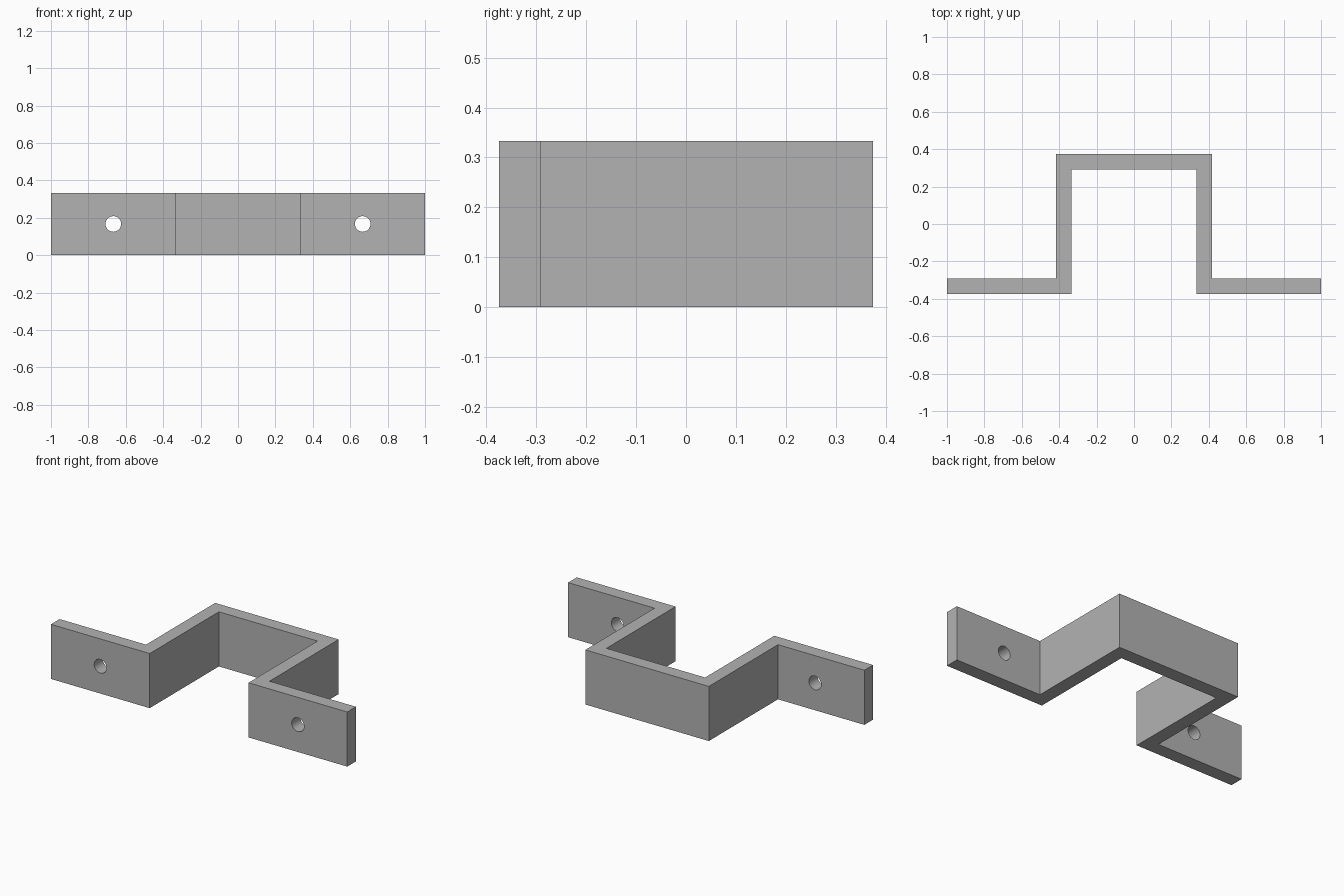
import bpy
import bmesh
import math
from mathutils import Matrix

cube = bpy.data.objects.get("Cube")
if cube:
    bpy.data.objects.remove(cube, do_unlink=True)

UNIT = 1 / 12            # sheet thickness
HEIGHT = 4 * UNIT
FRONT, BACK = -0.375, 0.375
INNER, OUTER = 4 * UNIT, 5 * UNIT

# Plain grey metal
metal = bpy.data.materials.new("grey metal")
metal.use_nodes = True
colour = (0.45, 0.45, 0.45, 1)
metal.diffuse_color = colour
metal.node_tree.nodes["Principled BSDF"].inputs["Base Color"].default_value = colour


def add_object(name, bm):
    bmesh.ops.recalc_face_normals(bm, faces=bm.faces)
    mesh = bpy.data.meshes.new(name)
    bm.to_mesh(mesh)
    bm.free()
    mesh.materials.append(metal)
    obj = bpy.data.objects.new(name, mesh)
    bpy.context.collection.objects.link(obj)
    return obj


# Hat-shaped bracket: mirrored half profile, extruded upwards
half = [(INNER, BACK - UNIT), (INNER, FRONT), (1, FRONT),
        (1, FRONT + UNIT), (OUTER, FRONT + UNIT), (OUTER, BACK)]
profile = half + [(-x, y) for x, y in reversed(half)]
bm = bmesh.new()
face = bm.faces.new([bm.verts.new((x, y, 0)) for x, y in profile])
top = bmesh.ops.extrude_face_region(bm, geom=[face])["geom"]
bmesh.ops.translate(bm, vec=(0, 0, HEIGHT),
                    verts=[v for v in top if isinstance(v, bmesh.types.BMVert)])
bracket = add_object("mounting_bracket", bm)

# Screw hole cutters, one through each flange
bm = bmesh.new()
for side in (-1, 1):
    place = Matrix.Translation((side * 8 * UNIT, FRONT + UNIT / 2, HEIGHT / 2))
    bmesh.ops.create_cone(bm, cap_ends=True, segments=48, radius1=UNIT / 2,
                          radius2=UNIT / 2, depth=3 * UNIT,
                          matrix=place @ Matrix.Rotation(math.pi / 2, 4, "X"))
cutter = add_object("screw_hole_cutter", bm)
cutter.hide_render = True

# Cut the holes and keep only the bracket
cut = bracket.modifiers.new("screw holes", "BOOLEAN")
cut.operation = "DIFFERENCE"
cut.solver = "EXACT"
cut.object = cutter
bpy.ops.object.select_all(action="DESELECT")
bracket.select_set(True)
bpy.context.view_layer.objects.active = bracket
bpy.ops.object.modifier_apply(modifier=cut.name)
bpy.data.objects.remove(cutter, do_unlink=True)
bpy.ops.object.shade_smooth_by_angle(angle=math.radians(30))
